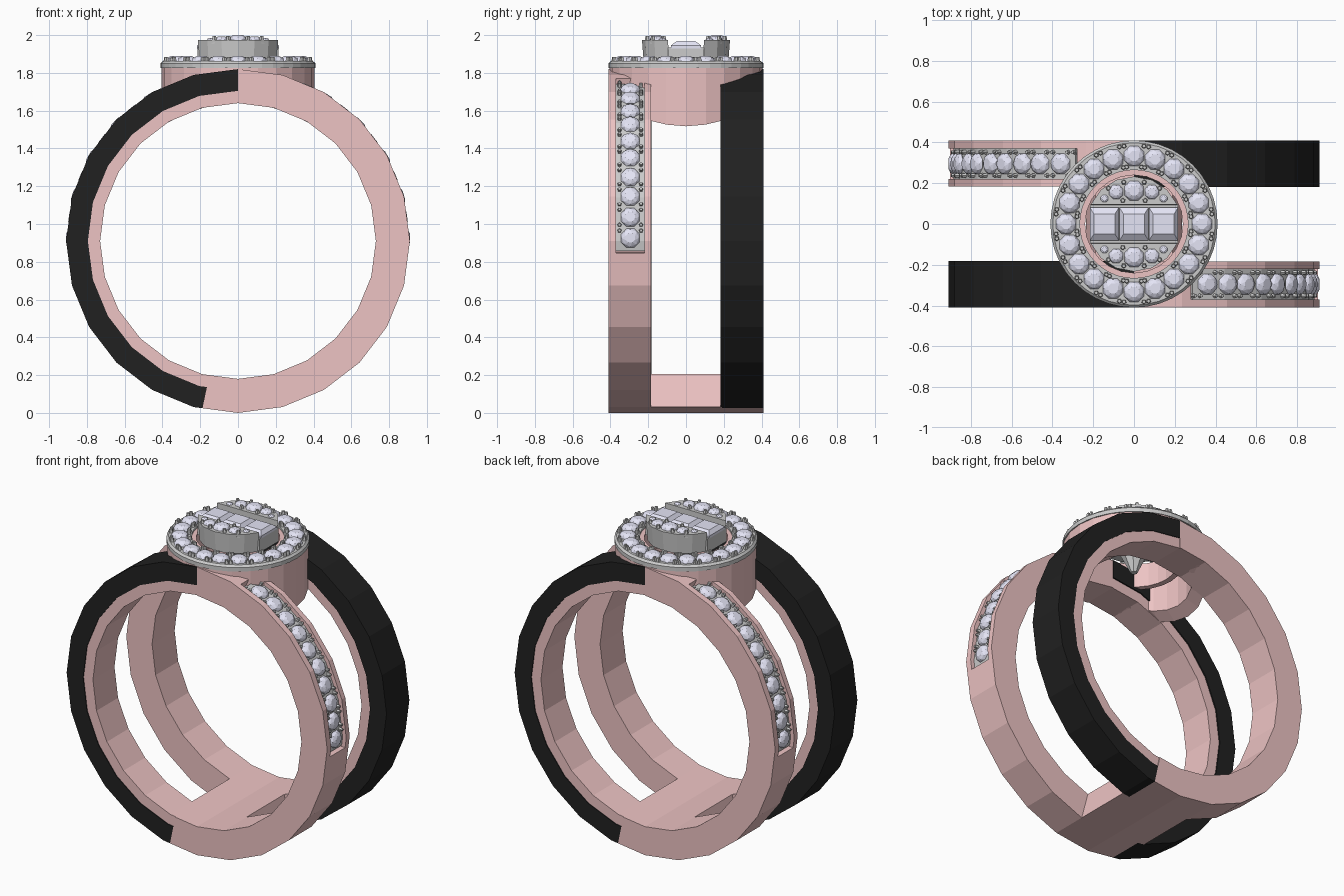
import bpy, bmesh
from math import sin, cos, pi, radians, sqrt
from mathutils import Vector, Matrix

if "Cube" in bpy.data.objects:
    bpy.data.objects.remove(bpy.data.objects["Cube"])

CZ, RO, RI = 0.91, 0.91, 0.73      # ring centre height, outer and inner radius


def material(name, rgb):
    m = bpy.data.materials.new(name)
    m.diffuse_color = (*rgb, 1)
    m.use_nodes = True
    m.node_tree.nodes["Principled BSDF"].inputs["Base Color"].default_value = m.diffuse_color
    return m


PINK = material("rose_gold", (0.85, 0.55, 0.55))
BLACK = material("black_enamel", (0.015, 0.015, 0.015))
GEM = material("pale_stone", (0.78, 0.78, 0.92))


def finish(bm, name, mat=None):
    bmesh.ops.recalc_face_normals(bm, faces=bm.faces)
    me = bpy.data.meshes.new(name)
    bm.to_mesh(me)
    bm.free()
    ob = bpy.data.objects.new(name, me)
    bpy.context.collection.objects.link(ob)
    if mat:
        me.materials.append(mat)
    return ob


def facet(deg):
    """Scale that keeps points on a 24-sided outline."""
    return cos(radians(7.5)) / cos(radians(deg % 15 - 7.5))


def on_ring(deg, r, y):
    r *= facet(deg)
    return Vector((r * cos(radians(deg)), y, CZ + r * sin(radians(deg))))


def sweep(bm, a0, a1, profile):
    """Sweep a (y, r) profile round the finger axis."""
    angles = [a0] + [a for a in range(-120, 300, 15) if a0 < a < a1] + [a1]
    rings = [[bm.verts.new(on_ring(a, r, y)) for y, r in profile] for a in angles]
    n = len(profile)
    for p, q in zip(rings, rings[1:]):
        for i in range(n):
            bm.faces.new((p[i], p[(i + 1) % n], q[(i + 1) % n], q[i]))
    bm.faces.new(rings[0])
    bm.faces.new(rings[-1])


def rect(y0, y1, r0, r1):
    return [(y0, r0), (y1, r0), (y1, r1), (y0, r1)]


def gem(bm, pos, normal, r):
    """Round stone: table, crown facets and pointed pavilion."""
    m = Matrix.Translation(pos) @ Vector(normal).to_track_quat('Z', 'Y').to_matrix().to_4x4()
    n = 8
    loops = []
    for rad, h, off in ((0.5, 0.5, 0.5), (0.85, 0.3, 0), (1, 0, 0.5)):
        loops.append([bm.verts.new(m @ Vector((r * rad * cos(2 * pi * (i + off) / n),
                      r * rad * sin(2 * pi * (i + off) / n), r * h))) for i in range(n)])
    tip = bm.verts.new(m @ Vector((0, 0, -0.7 * r)))
    t, c, g = loops
    bm.faces.new(t)
    for i in range(n):
        j = (i + 1) % n
        bm.faces.new((t[i], c[i], c[j]))
        bm.faces.new((t[i], c[j], t[j]))
        bm.faces.new((c[i], g[i], c[j]))
        bm.faces.new((c[j], g[i], g[j]))
        bm.faces.new((g[i], g[j], tip))


def prong(bm, pos, normal, r=0.015, h=0.05):
    m = Matrix.Translation(pos) @ Vector(normal).to_track_quat('Z', 'Y').to_matrix().to_4x4()
    bmesh.ops.create_cone(bm, cap_ends=True, segments=5, radius1=r * 1.3, radius2=r * 0.7,
                          depth=h, matrix=m)


def tube(name, r_out, r_in, bottom, top, mat=None, n=24, bevel=0.0):
    """Upright tube; bottom is a function of x, y."""
    bm = bmesh.new()
    cols = []
    for i in range(n):
        c, s = cos(2 * pi * i / n), sin(2 * pi * i / n)
        pts = [(r_out, None), (r_out, top - bevel), (r_out - bevel, top), (r_in, top), (r_in, None)]
        if not bevel:
            pts.pop(2)
        cols.append([bm.verts.new((r * c, r * s, bottom(r * c) if z is None else z)) for r, z in pts])
    for i in range(n):
        p, q = cols[i], cols[(i + 1) % n]
        for k in range(len(p)):
            l = (k + 1) % len(p)
            bm.faces.new((p[k], q[k], q[l], p[l]))
    return finish(bm, name, mat)


halves = []      # parts repeated half a turn about z

# Plain and channelled half of the band
bm = bmesh.new()
U = [(-.41, RI), (-.185, RI), (-.185, RO), (-.22, RO), (-.22, .84), (-.37, .84), (-.37, RO), (-.41, RO)]
sweep(bm, -102, -4, rect(-.41, -.185, RI, RO))
sweep(bm, -4, 72, U)
sweep(bm, 72, 90, rect(-.41, -.185, RI, RO))
halves.append(finish(bm, "pink_half_band", PINK))

# Liner and black sleeve of the other half
bm = bmesh.new()
sweep(bm, 90, 258, rect(-.405, -.19, RI, .80))
halves.append(finish(bm, "pink_liner", PINK))
bm = bmesh.new()
sweep(bm, 90, 258, rect(-.41, -.182, .795, RO))
halves.append(finish(bm, "black_sleeve", BLACK))

# Stone row in the channel with its setting
bm_s, bm_g = bmesh.new(), bmesh.new()
sweep(bm_s, -3.5, 71, rect(-.37, -.22, .838, .885))
for i in range(10):
    a = 1 + i * 7.2
    out = Vector((cos(radians(a)), 0, sin(radians(a))))
    gem(bm_g, on_ring(a, .885, -.295), out, .054)
    for y in (-.352, -.238):
        for d in (2.6, 4.6):
            prong(bm_s, on_ring(a + d, .885, y), out, .012, .04)
halves.append(finish(bm_s, "channel_setting"))
halves.append(finish(bm_g, "channel_stones", GEM))

# Half-moon clusters beside the centre stones
bm_s, bm_g = bmesh.new(), bmesh.new()
arc = [(.233 * cos(radians(a)), -.233 * sin(radians(a))) for a in range(24, 157, 22)]
low = [bm_s.verts.new((x * .96, y * .96, 1.85)) for x, y in arc]
high = [bm_s.verts.new((x, y, 1.975)) for x, y in arc]
bm_s.faces.new(low)
bm_s.faces.new(high)
for i in range(len(arc)):
    j = (i + 1) % len(arc)
    bm_s.faces.new((low[i], low[j], high[j], high[i]))
for x, y, r in ((0, -.163, .052), (-.088, -.157, .038), (.088, -.157, .038),
                (-.145, -.125, .02), (.145, -.125, .02)):
    gem(bm_g, (x, y, 1.974), (0, 0, 1), r)
for s in (-1, 1):
    for x, y in ((.05, -.205), (.055, -.115), (.125, -.175)):
        prong(bm_s, (s * x, y, 1.975), (0, 0, 1), .013, .04)
halves.append(finish(bm_s, "half_moon_setting"))
halves.append(finish(bm_g, "half_moon_stones", GEM))

for ob in halves:
    twin = ob.copy()
    twin.name = ob.name + "_opposite"
    twin.rotation_euler.z = pi
    bpy.context.collection.objects.link(twin)

# Bridge joining both bands at the bottom
bm = bmesh.new()
sweep(bm, 255, 285, rect(-.19, .19, RI, RO))
finish(bm, "bottom_bridge", PINK)

# Head cup trimmed to the finger hole, with inner collar
tube("head_cup", .405, .33, lambda x: CZ + sqrt(RI * RI - x * x), 1.835, PINK)
tube("inner_collar", .275, .24, lambda x: 1.70, 1.85, PINK)

# Halo plate with stones
tube("halo_plate", .41, .265, lambda x: 1.825, 1.862, None, 40, .012)
bm_s, bm_g = bmesh.new(), bmesh.new()
for i in range(20):
    a = 2 * pi * i / 20
    gem(bm_g, (.333 * cos(a), .333 * sin(a), 1.862), (0, 0, 1), .053)
    b = a + pi / 20
    for r in (.282, .385):
        for d in (-.03, .03):
            prong(bm_s, (r * cos(b + d), r * sin(b + d), 1.86), (0, 0, 1), .013, .05)
finish(bm_s, "halo_prongs")
finish(bm_g, "halo_stones", GEM)

# Three rectangular centre stones
bm = bmesh.new()
for k in (-1, 0, 1):
    loops = []
    for hx, hy, z in ((.052, .05, 1.968), (.071, .08, 1.945), (.071, .08, 1.93), (.03, .02, 1.87)):
        loops.append([bm.verts.new((k * .145 + sx * hx, sy * hy, z))
                      for sx, sy in ((-1, -1), (1, -1), (1, 1), (-1, 1))])
    bm.faces.new(loops[0])
    bm.faces.new(loops[-1])
    for p, q in zip(loops, loops[1:]):
        for i in range(4):
            bm.faces.new((p[i], p[(i + 1) % 4], q[(i + 1) % 4], q[i]))
finish(bm, "centre_stones", GEM)

# Basket under the centre stones, ending in a short point
bm = bmesh.new()
bmesh.ops.create_cube(bm, size=1, matrix=Matrix.Translation((0, 0, 1.89)) @ Matrix.Diagonal((.43, .19, .09, 1)))
bmesh.ops.create_cone(bm, cap_ends=True, segments=8, radius1=.02, radius2=.12, depth=.2,
                      matrix=Matrix.Translation((0, 0, 1.755)))
finish(bm, "centre_basket")
